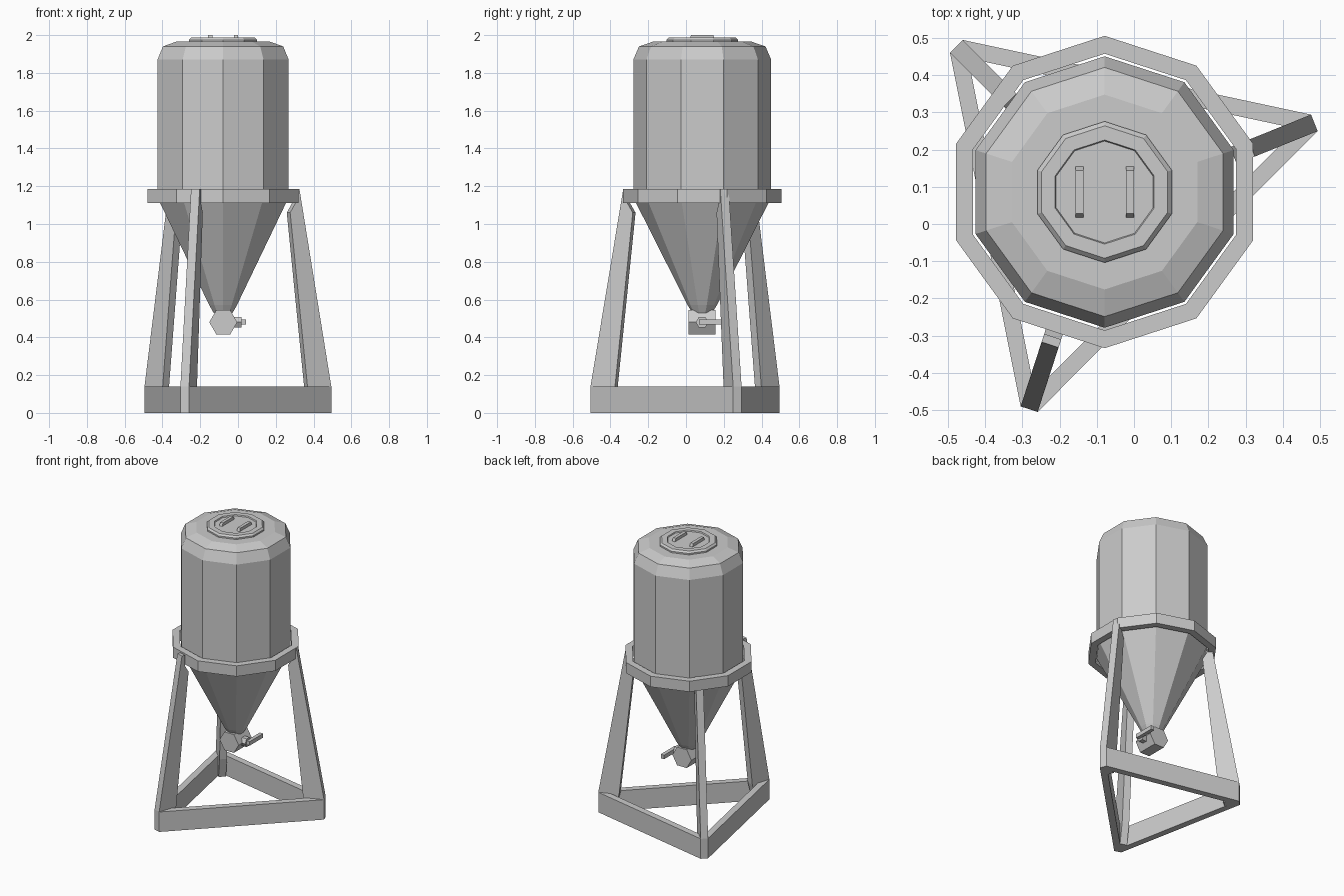
import bpy, bmesh, math
from mathutils import Vector

old = bpy.data.objects.get("Cube")
if old:
    bpy.data.objects.remove(old, do_unlink=True)

grey = bpy.data.materials.new("light_grey_metal")
grey.use_nodes = True
GREY = (0.6, 0.6, 0.6, 1)
grey.diffuse_color = GREY
grey.node_tree.nodes["Principled BSDF"].inputs["Base Color"].default_value = GREY

AXIS = Vector((-0.079, 0.086, 0))   # vertical axis of the tank
SIDES = 10


def finish(name, bm):
    bmesh.ops.remove_doubles(bm, verts=bm.verts, dist=1e-5)
    bmesh.ops.recalc_face_normals(bm, faces=bm.faces)
    mesh = bpy.data.meshes.new(name)
    bm.to_mesh(mesh)
    bm.free()
    mesh.materials.append(grey)
    obj = bpy.data.objects.new(name, mesh)
    bpy.context.collection.objects.link(obj)
    return obj


def lathe(name, profile, closed=False):
    """Revolve (radius, height) points; either cap the ends or close the loop."""
    bm = bmesh.new()
    rings = []
    for r, z in profile:
        angles = [math.pi / 2 + math.tau * i / SIDES for i in range(SIDES)]
        rings.append([bm.verts.new(AXIS + Vector((r * math.cos(a), r * math.sin(a), z)))
                      for a in angles])
    pairs = list(zip(rings, rings[1:]))
    if closed:
        pairs.append((rings[-1], rings[0]))
    else:
        bm.faces.new(rings[0])
        bm.faces.new(rings[-1])
    for low, high in pairs:
        for i in range(SIDES):
            j = (i + 1) % SIDES
            bm.faces.new((low[i], low[j], high[j], high[i]))
    return finish(name, bm)


def extrude(name, outline, offset):
    """Solid made by sweeping a flat outline along an offset."""
    bm = bmesh.new()
    face = bm.faces.new([bm.verts.new(p) for p in outline])
    moved = bmesh.ops.extrude_face_region(bm, geom=[face], use_keep_orig=True)["geom"]
    verts = [v for v in moved if isinstance(v, bmesh.types.BMVert)]
    bmesh.ops.translate(bm, verts=verts, vec=offset)
    return finish(name, bm)


def hexagon(centre, radius, u, v):
    return [centre + radius * (math.cos(k * math.pi / 3) * u + math.sin(k * math.pi / 3) * v)
            for k in range(6)]


X, Y, Z = Vector((1, 0, 0)), Vector((0, 1, 0)), Vector((0, 0, 1))

# Tank with conical bottom and chamfered shoulders
lathe("tank", [(0.053, 0.53), (0.077, 0.57), (0.365, 1.14), (0.365, 1.87),
               (0.335, 1.94), (0.262, 1.965)])

# Support collar, a hollow band around the tank
lathe("support_ring", [(0.372, 1.11), (0.42, 1.11), (0.42, 1.185), (0.372, 1.185)], closed=True)

# Lid with a shallow recess and two grip bars
lathe("lid", [(0.19, 1.96), (0.19, 1.975), (0.178, 1.987), (0.14, 1.987), (0.137, 1.979)])
for side, name in ((-1, "left_grip"), (1, "right_grip")):
    centre = AXIS + side * 0.068 * X
    profile = [centre + y * Y + z * Z for y, z in
               ((-0.07, 1.975), (0.07, 1.975), (0.058, 2.0), (-0.058, 2.0))]
    extrude(name, [p - 0.011 * X for p in profile], 0.022 * X)

# Outlet valve with stem and lever
valve = Vector((-0.078, 0.085, 0.48))
extrude("valve_body", hexagon(valve - 0.072 * Y, 0.074, X, Z), 0.144 * Y)
extrude("valve_stem", hexagon(valve + 0.06 * X, 0.033, Y, Z), 0.037 * X)
lever = [Vector((0.016, y, z)) for y, z in
         ((0.07, 0.467), (0.22, 0.467), (0.22, 0.495), (0.07, 0.495))]
extrude("valve_lever", lever, 0.026 * X)

# Three tapering legs, each a flat plate pointing at the tank axis
feet = [(0.485, 0.272, 22), (-0.478, 0.478, 135), (-0.282, -0.498, 252)]
leg_profile = [(0, 0), (0, 0.14), (0.182, 1.185), (0.205, 1.185),
               (0.205, 1.11), (0.235, 1.06), (0.136, 0.14), (0.1, 0)]
HALF = 0.024
corners = []
for number, (x, y, angle) in enumerate(feet, 1):
    a = math.radians(angle)
    out = Vector((math.cos(a), math.sin(a), 0))
    side = Vector((-out.y, out.x, 0)) * HALF
    foot = Vector((x, y, 0))
    outline = [foot - out * d + Z * z - side for d, z in leg_profile]
    extrude(f"leg_{number}", outline, side * 2)
    corners.append((foot - side, foot + side))

# Base rails joining neighbouring feet
for i in range(3):
    start, end = corners[i][1], corners[(i + 1) % 3][0]
    along = (end - start).normalized()
    inward = Vector((-along.y, along.x, 0)) * 0.045
    trim = along * 0.02
    extrude(f"base_rail_{i + 1}",
            [start, end, end + inward - trim, start + inward + trim], 0.14 * Z)
